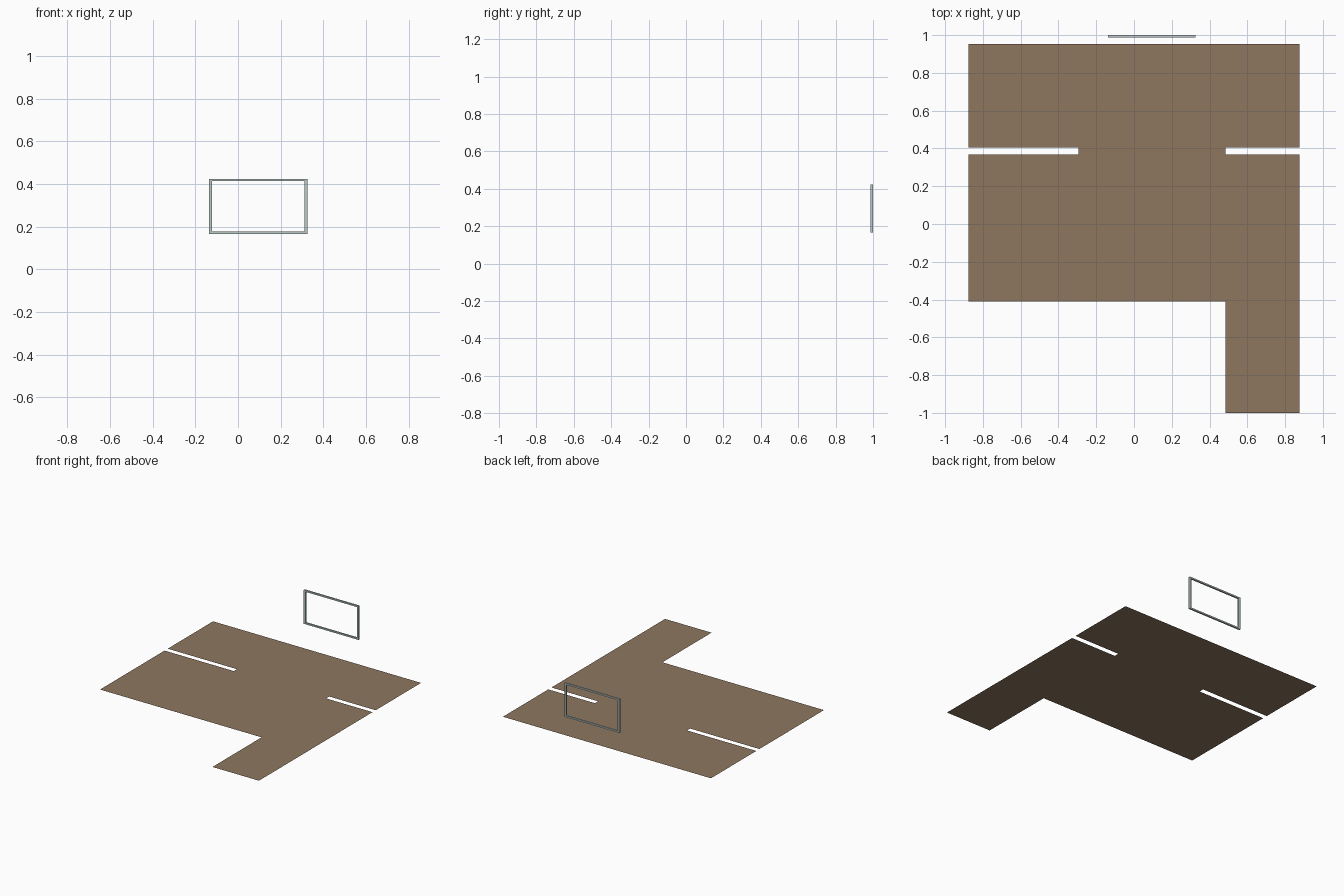
import bpy, bmesh

if "Cube" in bpy.data.objects:
    bpy.data.objects.remove(bpy.data.objects["Cube"])

def material(name, rgb):
    m = bpy.data.materials.new(name)
    m.diffuse_color = (*rgb, 1)
    m.use_nodes = True
    m.node_tree.nodes["Principled BSDF"].inputs["Base Color"].default_value = m.diffuse_color
    return m

def new_object(name, bm, mat):
    me = bpy.data.meshes.new(name)
    bm.to_mesh(me)
    bm.free()
    me.materials.append(mat)
    ob = bpy.data.objects.new(name, me)
    bpy.context.collection.objects.link(ob)
    return ob

brown = material("floor brown", (0.27, 0.185, 0.115))
grey = material("frame pale grey", (0.50, 0.58, 0.58))

# Floor: one flat sheet from rectangles, leaving wall slots and a corner open
bm = bmesh.new()
xs = [-0.877, -0.293, 0.485, 0.877]
ys = [-1.0, -0.409, 0.368, 0.406, 0.952]
filled = [(3,), (1, 2, 3), (2,), (1, 2, 3)]
for j, cols in enumerate(filled):
    for i in cols:
        x0, x1, y0, y1 = xs[i - 1], xs[i], ys[j], ys[j + 1]
        bm.faces.new([bm.verts.new((x, y, 0)) for x, y in
                      ((x0, y0), (x1, y0), (x1, y1), (x0, y1))])
bmesh.ops.remove_doubles(bm, verts=bm.verts, dist=1e-4)
new_object("floor", bm, brown)

# Window frame: rectangular ring extruded in depth
bm = bmesh.new()
def ring(x0, x1, z0, z1, y):
    return [bm.verts.new((x, y, z)) for x, z in
            ((x0, z0), (x1, z0), (x1, z1), (x0, z1))]
outer = (-0.137, 0.326, 0.166, 0.424)
inner = (-0.122, 0.311, 0.177, 0.413)
loops = [ring(*outer, 0.987), ring(*inner, 0.987),
         ring(*inner, 1.0), ring(*outer, 1.0)]
for k in range(4):
    a, b = loops[k], loops[(k + 1) % 4]
    for i in range(4):
        n = (i + 1) % 4
        bm.faces.new((a[i], a[n], b[n], b[i]))
bmesh.ops.recalc_face_normals(bm, faces=bm.faces)
new_object("window_frame", bm, grey)
